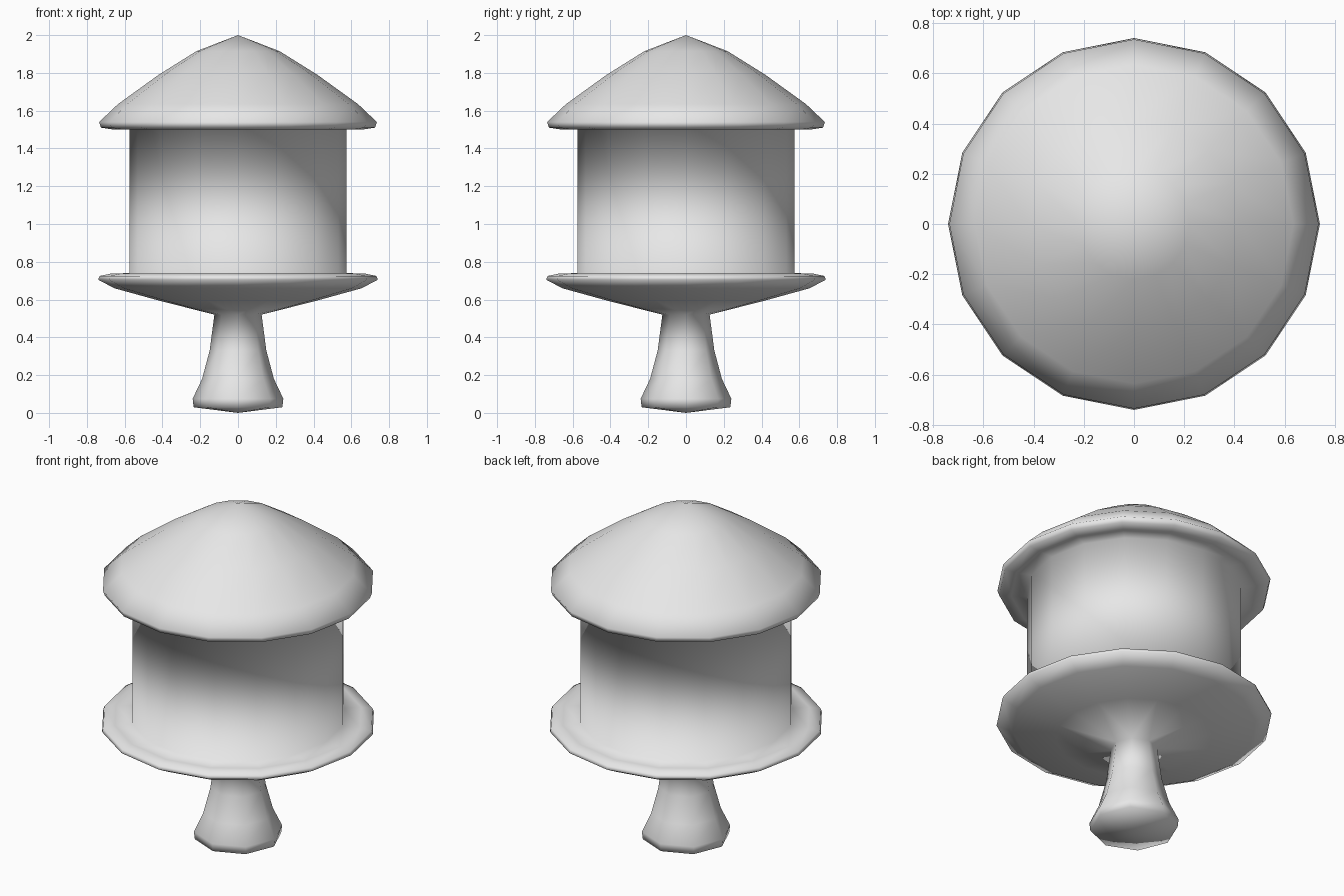
import bpy
import bmesh
from math import cos, sin, tau

cube = bpy.data.objects.get("Cube")
if cube:
    bpy.data.objects.remove(cube, do_unlink=True)

# Light grey finish
grey = bpy.data.materials.new("light_grey")
grey.use_nodes = True
colour = (0.8, 0.8, 0.8, 1)
grey.diffuse_color = colour
grey.node_tree.nodes["Principled BSDF"].inputs["Base Color"].default_value = colour

# Turned profile as (radius, height), from the foot up to the roof tip
STEM = [(0.235, 0.03), (0.24, 0.075), (0.19, 0.18), (0.15, 0.33), (0.125, 0.52)]
DISH = [(0.42, 0.595), (0.655, 0.66), (0.74, 0.705), (0.733, 0.725), (0.67, 0.738)]
BARREL = [(0.575, 0.74), (0.575, 1.5)]
ROOF = [(0.66, 1.5), (0.725, 1.51), (0.735, 1.54), (0.635, 1.635),
        (0.42, 1.79), (0.22, 1.915)]
STEM_SIDES, BODY_SIDES = 8, 16

bm = bmesh.new()


def ring(radius, z, sides):
    return [bm.verts.new((radius * cos(tau * i / sides), radius * sin(tau * i / sides), z))
            for i in range(sides)]


def bridge(low, high):
    """Join two rings; the upper one may have twice as many sides."""
    n = len(low)
    for i in range(n):
        a, b = low[i], low[(i + 1) % n]
        if len(high) == n:
            bm.faces.new((a, b, high[(i + 1) % n], high[i]))
        else:
            c, d, e = high[2 * i], high[2 * i + 1], high[(2 * i + 2) % (2 * n)]
            bm.faces.new((a, d, c))
            bm.faces.new((a, b, d))
            bm.faces.new((b, e, d))


def cap(loop, z):
    tip = bm.verts.new((0, 0, z))
    for i, v in enumerate(loop):
        bm.faces.new((v, loop[(i + 1) % len(loop)], tip))


# Stem, dish, barrel and roof form one continuous turned surface
rings = [ring(r, z, STEM_SIDES) for r, z in STEM]
rings += [ring(r, z, BODY_SIDES) for r, z in DISH + BARREL + ROOF]
for low, high in zip(rings, rings[1:]):
    bridge(low, high)
cap(rings[0], 0.0)
cap(rings[-1], 2.0)
bmesh.ops.recalc_face_normals(bm, faces=bm.faces)
for face in bm.faces:
    face.smooth = True

mesh = bpy.data.meshes.new("turned_tower")
bm.to_mesh(mesh)
bm.free()
mesh.materials.append(grey)
tower = bpy.data.objects.new("turned_tower", mesh)
bpy.context.collection.objects.link(tower)
